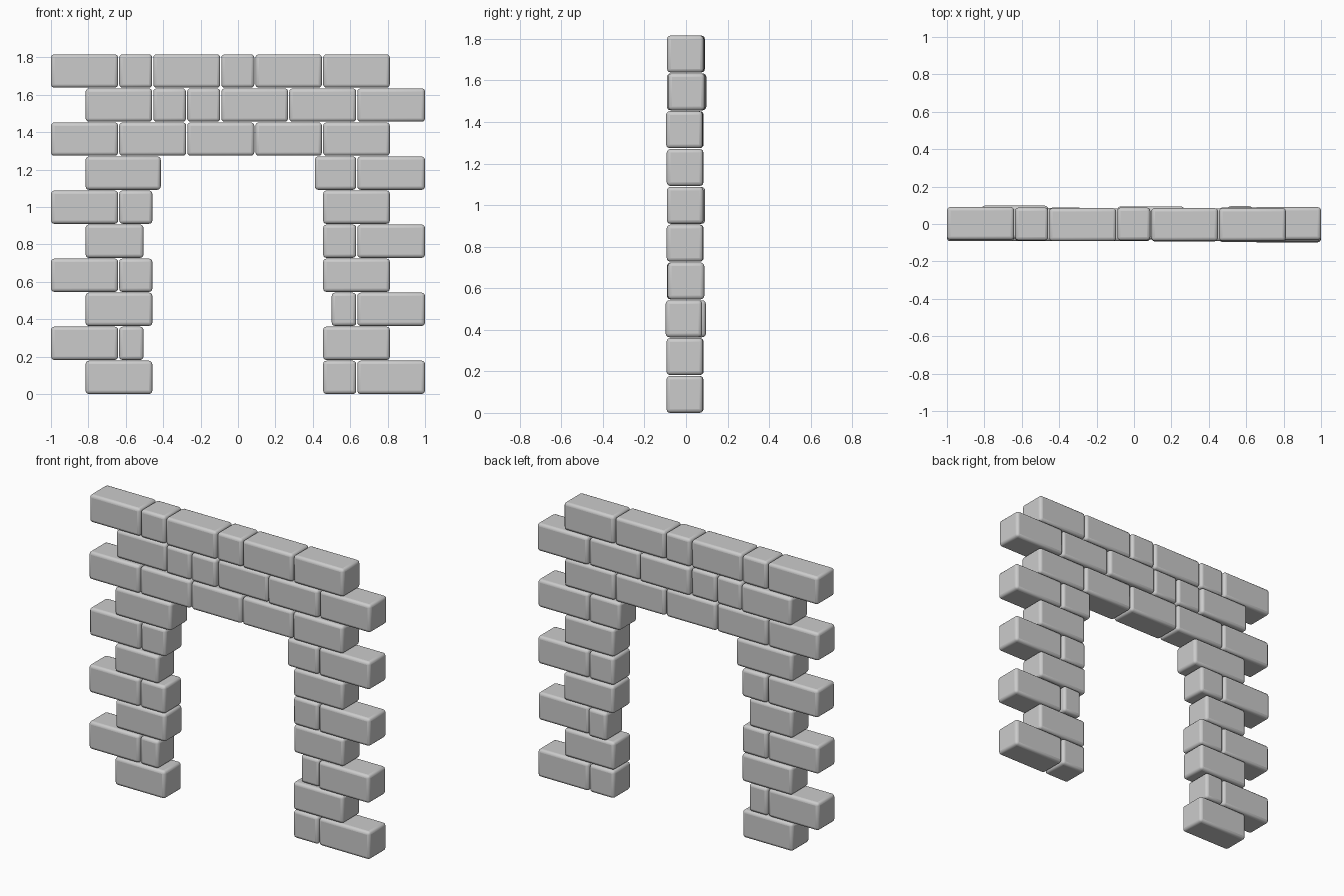
import bpy

PITCH = 0.182      # course spacing
HEIGHT = 0.178     # brick height
DEPTH = 0.176      # brick depth
GAP = 0.003        # half of the vertical joint

# Each course: bricks as (left x, right x, y shift)
COURSES = [
    [(-.818, -.455, -.004), (.452, .635, -.004), (.635, 1.003, -.006)],
    [(-1.003, -.638, -.004), (-.638, -.502, -.003), (.452, .815, -.006)],
    [(-.818, -.455, .003), (.498, .635, .008), (.635, 1.003, -.010)],
    [(-1.003, -.638, -.004), (-.638, -.455, -.002), (.452, .815, 0)],
    [(-.818, -.502, -.004), (.452, .635, -.003), (.635, 1.003, -.005)],
    [(-1.003, -.638, .002), (-.638, -.455, .004), (.452, .815, -.004)],
    [(-.818, -.410, -.004), (.408, .635, -.004), (.635, 1.003, -.005)],
    [(-1.003, -.638, -.004), (-.638, -.274, -.003), (-.274, .090, -.004),
     (.090, .452, -.005), (.452, .815, -.008)],
    [(-.818, -.456, .010), (-.456, -.275, 0), (-.275, -.092, -.003),
     (-.092, .271, .006), (.271, .635, -.004), (.635, 1.003, .002)],
    [(-1.003, -.638, .003), (-.638, -.456, 0), (-.456, -.092, -.003),
     (-.092, .090, 0), (.090, .452, -.003), (.452, .815, -.003)],
]


def brick(name, x0, x1, y, z):
    bpy.ops.mesh.primitive_cube_add(size=1, location=((x0 + x1) / 2, y, z + HEIGHT / 2))
    ob = bpy.context.object
    ob.name = name
    ob.scale = (x1 - x0 - 2 * GAP, DEPTH, HEIGHT)
    bpy.ops.object.transform_apply(location=False, rotation=False, scale=True)
    bev = ob.modifiers.new("Rounded edges", 'BEVEL')
    bev.width = 0.018
    bev.segments = 3
    bpy.ops.object.shade_smooth_by_angle()


# Two piers (courses 1-7) and the lintel wall (courses 8-10)
for row, bricks in enumerate(COURSES):
    for i, (x0, x1, y) in enumerate(bricks):
        part = "lintel_brick" if row > 6 else "left_pier_brick" if x1 < 0 else "right_pier_brick"
        brick(f"{part}_{row + 1}_{i + 1}", x0, x1, y, row * PITCH)
